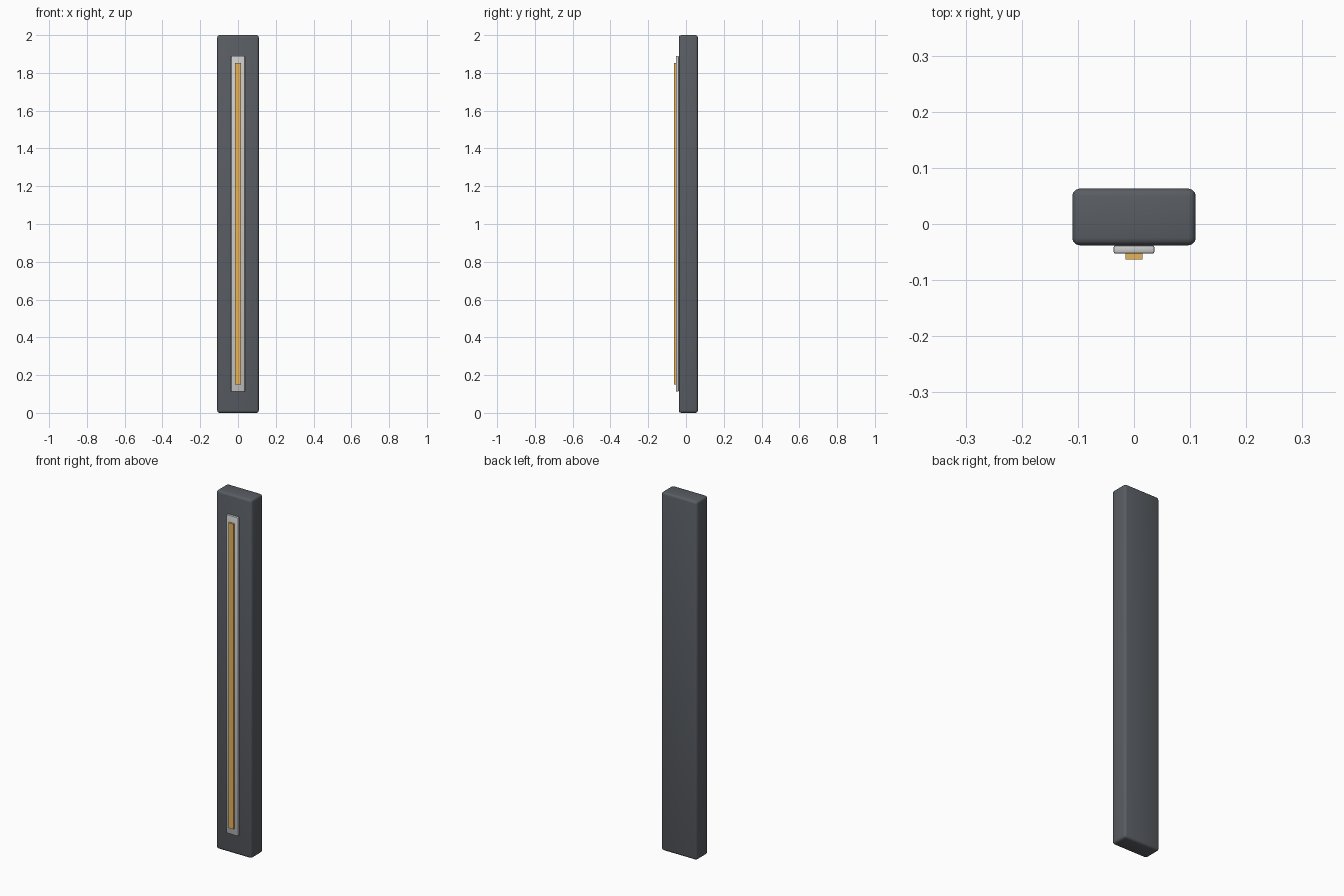
import bpy, math

if "Cube" in bpy.data.objects:
    bpy.data.objects.remove(bpy.data.objects["Cube"])


def material(name, rgb):
    m = bpy.data.materials.new(name)
    m.diffuse_color = (*rgb, 1)
    m.use_nodes = True
    m.node_tree.nodes["Principled BSDF"].inputs["Base Color"].default_value = m.diffuse_color
    return m


def slab(name, x, y0, y1, z0, z1, bevel, segments, mat):
    """Box of half-width x with rounded edges."""
    bpy.ops.mesh.primitive_cube_add(size=1, location=(0, (y0 + y1) / 2, (z0 + z1) / 2))
    ob = bpy.context.object
    ob.name = name
    ob.scale = (2 * x, y1 - y0, z1 - z0)
    bpy.ops.object.transform_apply(location=False, rotation=False, scale=True)
    ob.data.materials.append(mat)
    if bevel:
        b = ob.modifiers.new("rounded_edges", 'BEVEL')
        b.width = bevel
        b.segments = segments
        bpy.ops.object.modifier_apply(modifier=b.name)
        bpy.ops.object.shade_smooth_by_angle(angle=math.radians(35))
    return ob


dark = material("dark_grey", (0.10, 0.11, 0.125))
light = material("light_grey", (0.62, 0.63, 0.65))
amber = material("amber", (0.80, 0.45, 0.10))

# Main post
slab("post_body", 0.11, -0.038, 0.063, 0, 2, 0.013, 3, dark)
# Raised bezel on the front face
slab("light_bezel", 0.0365, -0.053, -0.038, 0.112, 1.89, 0.004, 2, light)
# Glowing strip on the bezel
slab("light_strip", 0.0155, -0.063, -0.051, 0.15, 1.853, 0, 1, amber)
